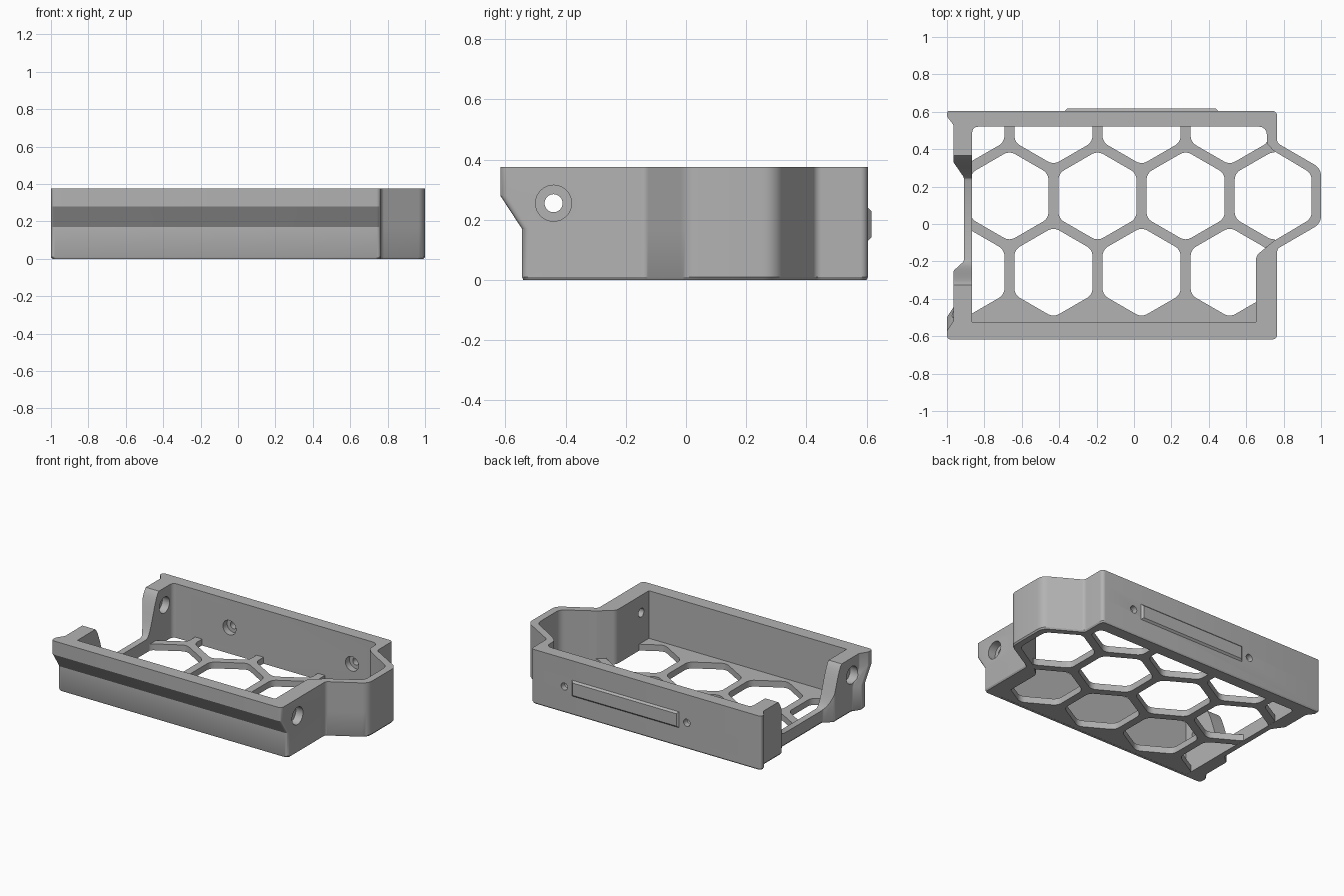
import bpy, bmesh, math
from mathutils import Vector, Matrix

if "Cube" in bpy.data.objects:
    bpy.data.objects.remove(bpy.data.objects["Cube"], do_unlink=True)

grey = bpy.data.materials.new("matte grey")
grey.use_nodes = True
COLOR = (0.45, 0.45, 0.45, 1)
grey.diffuse_color = COLOR
grey.node_tree.nodes["Principled BSDF"].inputs["Base Color"].default_value = COLOR

HEIGHT, BACK, FLOOR = 0.375, 0.605, 0.045
HEX_X, HEX_Y, PITCH, HEX_R = 0.747, 0.15, 0.471, 0.241


def rounded(points, radius, steps=6):
    """Fillet each corner; radius is a number or a list per corner."""
    out = []
    n = len(points)
    for i in range(n):
        r = radius[i] if isinstance(radius, list) else radius
        p, a, b = (Vector(points[k % n]) for k in (i, i - 1, i + 1))
        da, db = a - p, b - p
        half = da.angle(db) / 2
        cut = min(r / math.tan(half), da.length * 0.48, db.length * 0.48)
        s, e = p + da.normalized() * cut, p + db.normalized() * cut
        r = cut * math.tan(half)
        c = p + (da.normalized() + db.normalized()).normalized() * (r / math.sin(half))
        sweep = (s - c).angle_signed(e - c) if r > 1e-5 else 0
        for k in range(steps + 1):
            out.append(c + Matrix.Rotation(-sweep * k / steps, 2) @ (s - c))
    return out


def loft(name, rings):
    """Skin a stack of 3D rings and cap both ends."""
    bm = bmesh.new()
    loops = [[bm.verts.new(p) for p in ring] for ring in rings]
    n = len(loops[0])
    for lo, hi in zip(loops, loops[1:]):
        for i in range(n):
            j = (i + 1) % n
            bm.faces.new((lo[i], lo[j], hi[j], hi[i]))
    bm.faces.new(loops[0][::-1])
    bm.faces.new(loops[-1])
    bmesh.ops.remove_doubles(bm, verts=bm.verts, dist=1e-5)
    bmesh.ops.recalc_face_normals(bm, faces=bm.faces)
    mesh = bpy.data.meshes.new(name)
    bm.to_mesh(mesh)
    bm.free()
    mesh.materials.append(grey)
    obj = bpy.data.objects.new(name, mesh)
    bpy.context.collection.objects.link(obj)
    return obj


def prism(name, outline, z0, z1):
    return loft(name, [[(p[0], p[1], z) for p in outline] for z in (z0, z1)])


def rod(axis, centre, r, start, end):
    """Cylinder cutter along x or y; centre gives the other two coordinates."""
    ring = [(centre[0] + r * math.cos(t * math.pi / 16),
             centre[1] + r * math.sin(t * math.pi / 16)) for t in range(32)]
    place = {"x": lambda d, p: (d, p[0], p[1]), "y": lambda d, p: (p[0], d, p[1])}[axis]
    return loft("hole_cutter", [[place(d, p) for p in ring] for d in (start, end)])


def cut(target, cutters):
    bpy.context.view_layer.objects.active = target
    for cutter in cutters:
        mod = target.modifiers.new("cut", "BOOLEAN")
        mod.operation, mod.solver, mod.object = "DIFFERENCE", "EXACT", cutter
        bpy.ops.object.modifier_apply(modifier=mod.name)
        bpy.data.objects.remove(cutter, do_unlink=True)


def hexagon(x, y):
    pts = [(x + HEX_R * math.sin(k * math.pi / 3), y - HEX_R * math.cos(k * math.pi / 3))
           for k in range(6)]
    return rounded([(px, py) for px, py in pts], 0.06)


# Frame walls: outline lofted upward, front face stepping out to a lip
def outline(front, grow=0.0):
    pts = [(-1, front), (0.765, front), (0.765, -0.133), (1, 0.003), (1, 0.297),
           (0.765, 0.433), (0.765, BACK), (-1, BACK), (-1, 0.575), (-0.965, 0.53),
           (-0.965, 0.33), (-0.91, 0.25), (-0.91, -0.2), (-0.965, -0.25),
           (-0.965, front + 0.1), (-1, front + 0.047)]
    radii = [0.02, 0.025, 0.03, 0.07, 0.07, 0.03, 0.025] + [0.02] * 9
    return [p * (1 - grow) for p in rounded(pts, radii)]


levels = [(0, -0.545, 0.008), (0.01, -0.545, 0), (0.17, -0.545, 0),
          (0.28, -0.617, 0), (HEIGHT, -0.617, 0)]
frame = loft("frame_walls", [[(p.x, p.y, z) for p in outline(f, g)] for z, f, g in levels])

# Main cavity with its hexagonal side bay
cavity = [(-0.865, -0.525), (0.652, -0.525), (0.652, -0.17), (0.747, -0.091),
          (0.95, 0.03), (0.95, 0.27), (0.747, 0.391), (0.71, 0.43), (0.71, 0.52),
          (-0.865, 0.52)]
cavity = prism("cavity_cutter",
               rounded(cavity, [0, 0, 0.05, 0.03, 0.06, 0.06, 0.03, 0.03, 0.04, 0.03]), -0.1, 0.6)

# Smooth dip in the left wall
def ease(y0, y1, z0, z1, n=12):
    return [(y0 + (y1 - y0) * k / n, z0 + (z1 - z0) * (1 - math.cos(math.pi * k / n)) / 2)
            for k in range(n + 1)]


dip = ease(-0.34, -0.19, 0.38, 0.09) + ease(0.23, 0.38, 0.09, 0.38) + [(0.38, 0.6), (-0.34, 0.6)]
dip = loft("dip_cutter", [[(x, y, z) for y, z in dip] for x in (-1.2, -0.8)])

# Screw holes with counterbores
side, rear = (-0.44, 0.255), 0.18
holes = [rod("x", side, 0.03, 0.5, 0.9), rod("x", side, 0.06, 0.71, 0.9),
         rod("x", side, 0.03, -1.2, -0.8), rod("x", side, 0.06, -1.2, -0.91),
         rod("x", (0.43, 0.255), 0.055, -0.92, -0.8)]
for x in (-0.43, 0.51):
    holes += [rod("y", (x, rear), 0.025, 0.45, 0.7), rod("y", (x, rear), 0.05, 0.45, 0.565)]
cut(frame, [cavity, dip] + holes)

# Honeycomb floor
floor = prism("honeycomb_floor",
              [(-0.875, -0.53), (0.66, -0.53), (0.66, -0.16), (0.75, -0.09),
               (0.75, 0.39), (0.72, 0.43), (0.72, 0.53), (-0.875, 0.53)], 0.001, FLOOR)
rise = PITCH * math.sqrt(3) / 2
cells = []
for row in (-1, 0, 1):
    for col in range(4):
        x = HEX_X - PITCH * (col + abs(row) / 2)
        cells.append(prism("cell_cutter", hexagon(x, HEX_Y + row * rise), -0.1, 0.2))
cut(floor, cells)

# Raised label bar on the back, with chamfered rim
def bar_ring(y, inset):
    x0, x1, z0, z1 = -0.37 + inset, 0.45 - inset, 0.13 + inset, 0.24 - inset
    return [(x0, y, z0), (x1, y, z0), (x1, y, z1), (x0, y, z1)]


bar = loft("back_bar", [bar_ring(BACK - 0.01, 0), bar_ring(BACK, 0), bar_ring(0.617, 0.012)])

for obj in (frame, floor, bar):
    bpy.ops.object.select_all(action="DESELECT")
    obj.select_set(True)
    bpy.context.view_layer.objects.active = obj
    bpy.ops.object.shade_smooth_by_angle(angle=math.radians(25))
